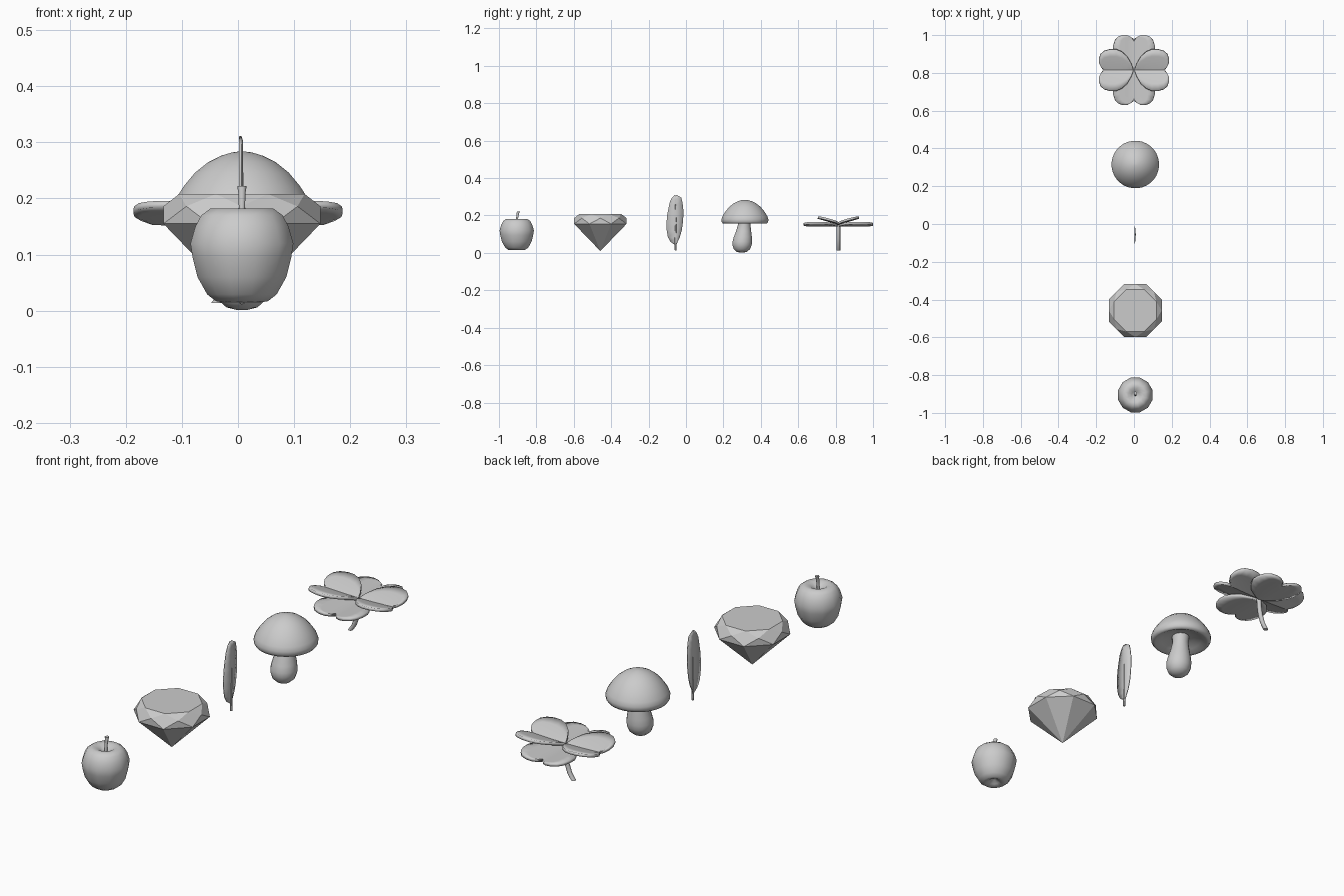
import bpy, bmesh, math
from mathutils import Vector

if "Cube" in bpy.data.objects:
    bpy.data.objects.remove(bpy.data.objects["Cube"])

CX = 0.007  # shared x of the four round charms


def make(name, verts, faces, smooth=None):
    me = bpy.data.meshes.new(name)
    me.from_pydata(verts, [], faces)
    bm = bmesh.new()
    bm.from_mesh(me)
    bmesh.ops.remove_doubles(bm, verts=bm.verts, dist=1e-5)
    bmesh.ops.recalc_face_normals(bm, faces=bm.faces)
    bm.to_mesh(me)
    bm.free()
    ob = bpy.data.objects.new(name, me)
    bpy.context.collection.objects.link(ob)
    if smooth:
        bpy.ops.object.select_all(action='DESELECT')
        ob.select_set(True)
        bpy.context.view_layer.objects.active = ob
        bpy.ops.object.shade_smooth_by_angle(angle=math.radians(smooth))
    return ob


def rings(name, profile, n, smooth=50):
    """Skin rings given as (radius, x, y, z); ends are capped."""
    verts, faces = [], []
    for r, x, y, z in profile:
        for k in range(n):
            a = 2 * math.pi * (k + 0.5) / n
            verts.append((x + r * math.cos(a), y + r * math.sin(a), z))
    for i in range(len(profile) - 1):
        for k in range(n):
            k2 = (k + 1) % n
            faces.append((i*n + k, i*n + k2, (i+1)*n + k2, (i+1)*n + k))
    last = (len(profile) - 1) * n
    faces += [tuple(range(n))[::-1], tuple(range(last, last + n))]
    return make(name, verts, faces, smooth)


# Apple with a dimple at both ends
AY = -0.905
apple = [(.006, .034), (.022, .022), (.036, .015), (.048, .017), (.064, .029), (.082, .06),
         (.091, .095), (.095, .12), (.086, .15), (.075, .17), (.058, .182),
         (.038, .18), (.020, .170), (.006, .160)]
rings("apple_body", [(r, CX, AY, z) for r, z in apple], 12, 60)
rings("apple_stem", [(.006, CX, AY, .155), (.006, CX, AY + .002, .185),
                     (.007, CX, AY + .006, .21), (.009, CX, AY + .009, .222)], 8)

# Cut gem: pavilion point, zigzag girdle, crown and table
GY = -0.458


def ring8(r, z, off):
    return [(CX + r * math.cos(math.pi / 4 * (k + off)),
             GY + r * math.sin(math.pi / 4 * (k + off)), z) for k in range(8)]


verts = ring8(.1515, .155, .5) + ring8(.14, .186, 0) + ring8(.121, .208, .5) + [(CX, GY, .01)]
faces = [tuple(range(16, 24))]
for k in range(8):
    p, n = (k - 1) % 8, (k + 1) % 8
    faces += [(p, k, 24), (p, k, 8 + k), (8 + k, k, 8 + n, 16 + k), (8 + k, 16 + k, 16 + p)]
make("gem", verts, faces)

# Feather: two-sided vane and tapering quill
FY = -0.057
edge = [(.045, -.005, .006), (.06, -.026, .012), (.085, -.040, .024), (.12, -.046, .034),
        (.16, -.047, .040), (.20, -.044, .043), (.24, -.036, .042), (.27, -.030, .038),
        (.295, -.018, .032), (.311, -.002, .006)]
verts, faces = [], []
for z, left, right in edge:
    mid = .003 * math.sin(z * 10)
    verts += [(CX - .003, FY + left, z), (CX, FY + mid, z - .008), (CX - .003, FY + right, z)]
for i in range(len(edge) - 1):
    for j in range(2):
        a = i * 3 + j
        faces.append((a, a + 1, a + 4, a + 3))
vane = make("feather_vane", verts, faces, 40)
s = vane.modifiers.new("thickness", 'SOLIDIFY')
s.thickness, s.offset = .004, 0
rings("feather_quill", [(.005, CX, FY + .002, .012), (.005, CX, FY, .06),
                        (.004, CX, FY + .003, .16), (.002, CX, FY, .295)], 6)

# Mushroom cap with a hollow underside, and a leaning bulbous stem
MY = 0.315
cap = [(.025, .185), (.055, .180), (.085, .168), (.108, .157), (.118, .156), (.125, .166),
       (.126, .180), (.120, .197), (.104, .222), (.084, .246), (.060, .265),
       (.038, .276), (.018, .282), (.003, .284)]
rings("mushroom_cap", [(r, CX, MY, z) for r, z in cap], 32, 70)
stem = [(.008, .297, .001), (.028, .298, .006), (.044, .299, .02), (.052, .300, .042),
        (.053, .301, .06), (.049, .304, .085), (.041, .308, .115), (.034, .311, .15), (.036, .313, .19)]
rings("mushroom_stem", [(r, CX, y, z) for r, y, z in stem], 20, 60)

# Four-leaf clover: folded heart-shaped leaves
LY = 0.815
heart = [(.002, .002), (.014, .034), (.036, .072), (.064, .097), (.094, .110), (.128, .110),
         (.158, .101), (.177, .084), (.186, .058), (.184, .034), (.172, .013), (.152, 0)]


def leaf(name, turn, base, fold, lift):
    verts, faces = [], []
    steps = 3
    ca, sa = math.cos(turn), math.sin(turn)
    for side in (1, -1):
        start = len(verts)
        for u, v in heart:
            m = min(u, .152)
            for j in range(steps + 1):
                t = j / steps
                x, y = m + (u - m) * t, side * v * t
                z = base + fold * (abs(y) / .11) ** .85 + lift * (x / .186) ** 2
                verts.append((x * ca - y * sa, LY + x * sa + y * ca, z))
        for i in range(len(heart) - 1):
            for j in range(steps):
                a = start + i * (steps + 1) + j
                faces.append((a, a + 1, a + steps + 2, a + steps + 1))
    ob = make(name, verts, faces)
    bm = bmesh.new()
    bm.from_mesh(ob.data)
    bmesh.ops.dissolve_degenerate(bm, edges=bm.edges, dist=1e-5)
    bmesh.ops.recalc_face_normals(bm, faces=bm.faces)
    bm.to_mesh(ob.data)
    bm.free()
    s = ob.modifiers.new("thickness", 'SOLIDIFY')
    s.thickness, s.offset = .012, 0
    bpy.context.view_layer.objects.active = ob
    ob.select_set(True)
    bpy.ops.object.shade_smooth_by_angle(angle=math.radians(35))


for k, side in enumerate(("right", "back", "left", "front")):
    crosswise = k % 2 == 0
    leaf("clover_leaf_" + side, k * math.pi / 2, .155 if crosswise else .146,
         .032 if crosswise else .014, .006 if crosswise else 0)

# Curved clover stem
rings("clover_stem", [(.010, -.038, LY, .014), (.010, -.020, LY, .04), (.010, -.008, LY, .075),
                      (.010, -.002, LY, .115), (.010, 0, LY, .158)], 10)
